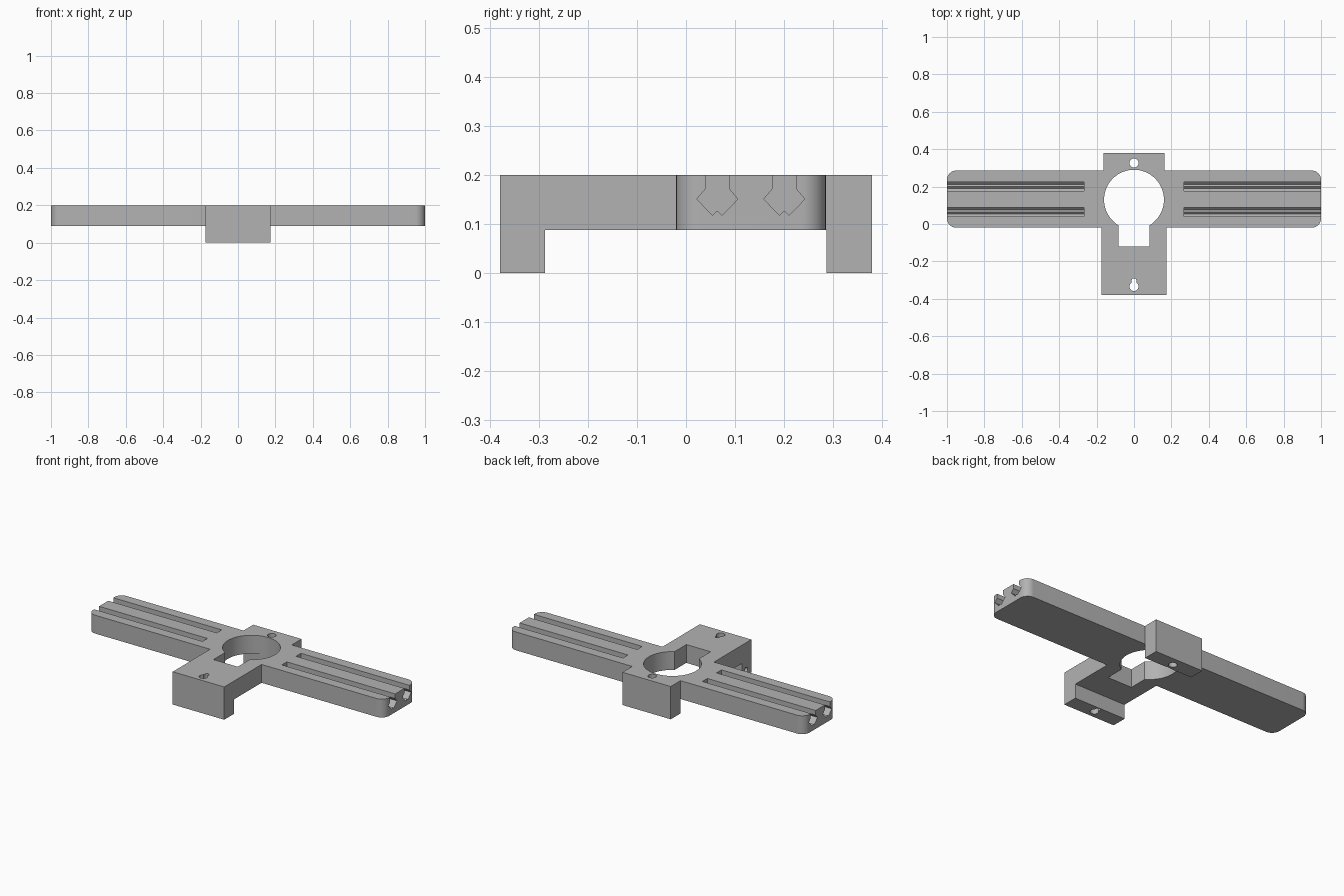
import bpy
import bmesh
from math import radians, sin, cos, asin, degrees
from mathutils import Vector

if "Cube" in bpy.data.objects:
    bpy.data.objects.remove(bpy.data.objects["Cube"], do_unlink=True)

grey = bpy.data.materials.new("mid grey")
grey.use_nodes = True
COLOR = (0.45, 0.45, 0.45, 1)
grey.diffuse_color = COLOR
grey.node_tree.nodes["Principled BSDF"].inputs["Base Color"].default_value = COLOR


def prism(name, outline, axis, low, high):
    """Extrude an (x, y) outline along z, or a (y, z) outline along x."""
    bm = bmesh.new()
    place = (lambda p: (low, *p)) if axis == "x" else (lambda p: (*p, low))
    face = bm.faces.new([bm.verts.new(place(p)) for p in outline])
    moved = bmesh.ops.extrude_face_region(bm, geom=[face])["geom"]
    verts = [v for v in moved if isinstance(v, bmesh.types.BMVert)]
    step = Vector((1, 0, 0)) if axis == "x" else Vector((0, 0, 1))
    bmesh.ops.translate(bm, verts=verts, vec=step * (high - low))
    bmesh.ops.recalc_face_normals(bm, faces=bm.faces)
    mesh = bpy.data.meshes.new(name)
    bm.to_mesh(mesh)
    bm.free()
    mesh.materials.append(grey)
    obj = bpy.data.objects.new(name, mesh)
    bpy.context.collection.objects.link(obj)
    return obj


def arc(cx, cy, r, start, end, steps):
    angles = [radians(start + (end - start) * i / steps) for i in range(steps + 1)]
    return [(cx + r * cos(a), cy + r * sin(a)) for a in angles]


def combine(target, tool, operation):
    """Apply a boolean and discard the tool."""
    tool.hide_render = True
    mod = target.modifiers.new(operation.lower(), "BOOLEAN")
    mod.operation, mod.solver, mod.object = operation, "EXACT", tool
    bpy.context.view_layer.objects.active = target
    bpy.ops.object.modifier_apply(modifier=mod.name)
    bpy.data.objects.remove(tool, do_unlink=True)


# Cross-shaped plan: long rounded arms, front and back mounting bars
FRONT, BACK, R = -0.02, 0.286, 0.05
plan = [(-0.175, FRONT), (-0.175, -0.38), (0.173, -0.38), (0.173, FRONT)]
plan += arc(1 - R, FRONT + R, R, -90, 0, 10)
plan += arc(1 - R, BACK - R, R, 0, 90, 10)
plan += [(0.163, BACK), (0.163, 0.38), (-0.163, 0.38), (-0.163, BACK)]
plan += arc(R - 1, BACK - R, R, 90, 180, 10)
plan += arc(R - 1, FRONT + R, R, 180, 270, 10)
body = prism("mounting_bracket", plan, "z", -0.1, 0.3)

# Side silhouette: flat deck with a leg at the front and back
side = [(-0.4, 0), (-0.288, 0), (-0.288, 0.088), (0.287, 0.088),
        (0.287, 0), (0.4, 0), (0.4, 0.2), (-0.4, 0.2)]
combine(body, prism("side_silhouette", side, "x", -1.2, 1.2), "INTERSECT")

# Central round opening with a square notch toward the front
half, radius = 0.082, 0.16
gap = degrees(asin(half / radius))
opening = arc(0, 0.13, radius, gap - 90, 270 - gap, 56) + [(-half, -0.12), (half, -0.12)]
combine(body, prism("opening_cutter", opening, "z", -0.1, 0.3), "DIFFERENCE")

# Screw hole at the back, keyhole at the front
hole = arc(0, 0.326, 0.024, 0, 345, 23)
combine(body, prism("screw_cutter", hole, "z", -0.1, 0.3), "DIFFERENCE")
keyhole = arc(0, -0.334, 0.024, 123, 417, 20) + arc(0, -0.303, 0.013, 0, 180, 8)
combine(body, prism("keyhole_cutter", keyhole, "z", -0.1, 0.3), "DIFFERENCE")

# Small side hole into the front leg
side_hole = arc(-0.33, 0.035, 0.014, 0, 337.5, 15)
combine(body, prism("side_hole_cutter", side_hole, "x", -0.3, -0.05), "DIFFERENCE")

# Undercut channels along both arms
channel = [(-0.024, 0.25), (-0.024, 0.172), (-0.042, 0.151), (-0.010, 0.118), (0, 0.127),
           (0.010, 0.118), (0.042, 0.151), (0.024, 0.172), (0.024, 0.25)]
for y in (0.064, 0.201):
    for start, end in ((-1.1, -0.268), (0.268, 1.1)):
        outline = [(y + dy, z) for dy, z in channel]
        combine(body, prism("channel_cutter", outline, "x", start, end), "DIFFERENCE")

# Smooth the curved walls, keep the edges crisp
body.select_set(True)
bpy.context.view_layer.objects.active = body
bpy.ops.object.shade_smooth_by_angle(angle=radians(25))
